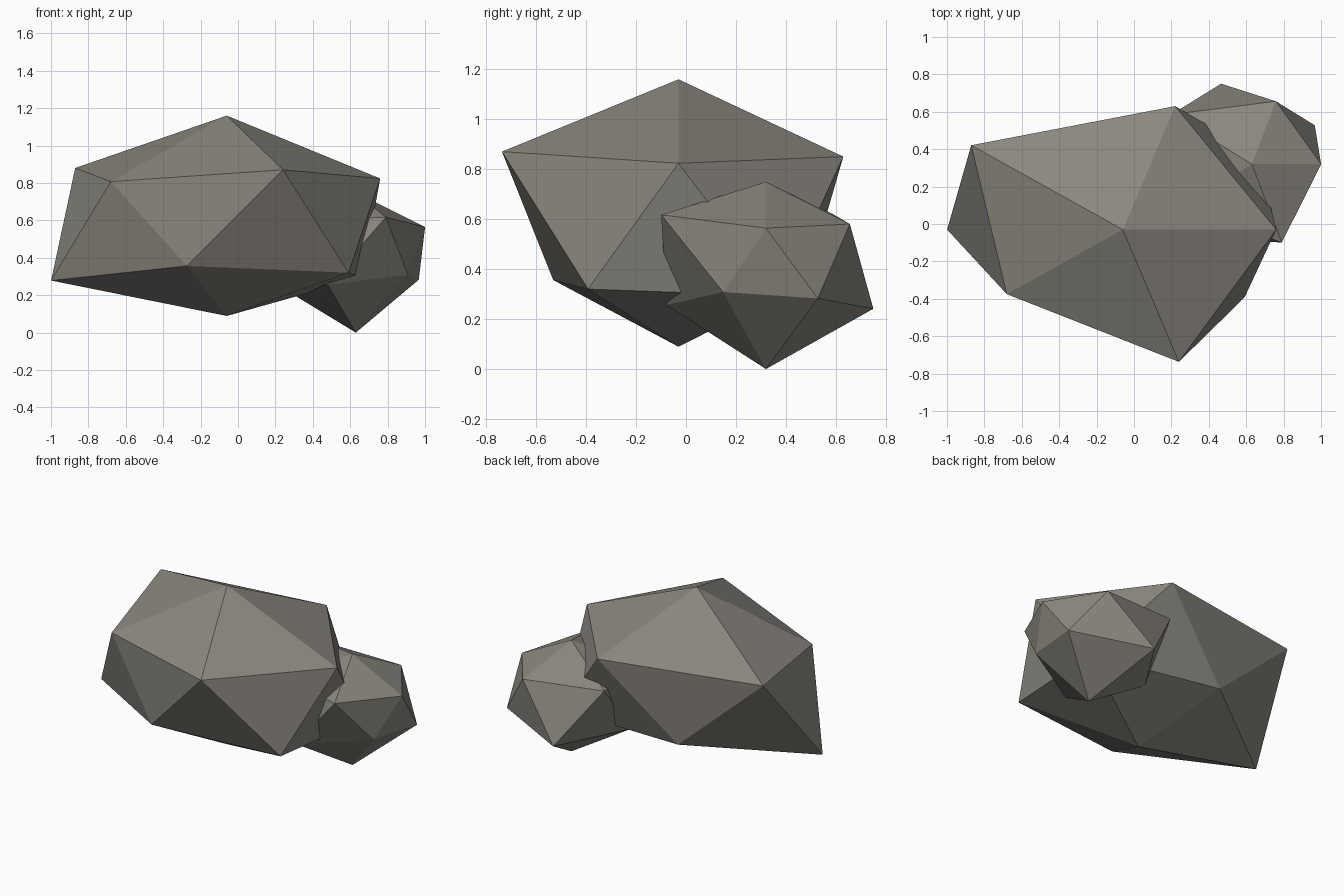
import bpy
import bmesh
import math
from mathutils import Vector

default_cube = bpy.data.objects.get("Cube")
if default_cube:
    bpy.data.objects.remove(default_cube, do_unlink=True)

# Stone colour
STONE = (0.26, 0.245, 0.215, 1.0)
stone = bpy.data.materials.new("warm_grey_stone")
stone.use_nodes = True
stone.diffuse_color = STONE
bsdf = stone.node_tree.nodes["Principled BSDF"]
bsdf.inputs["Base Color"].default_value = STONE
bsdf.inputs["Roughness"].default_value = 1.0


def ring_order(vert):
    """Sort by height, then counter-clockwise around z starting at +x."""
    angle = math.degrees(math.atan2(vert.co.y, vert.co.x))
    return (round(vert.co.z, 2), (angle + 18) % 360)


def make_rock(name, centre, stretch, bottom, lower, upper, top):
    """Twenty-sided rock: each corner is pushed out by its own radius."""
    bm = bmesh.new()
    bmesh.ops.create_icosphere(bm, subdivisions=1, radius=1.0)
    radii = [bottom, *lower, *upper, top]
    corners = sorted(bm.verts, key=ring_order)
    for vert, radius in zip(corners, radii):
        direction = vert.co.normalized()
        vert.co = Vector(centre) + direction * Vector(stretch) * radius
    bmesh.ops.recalc_face_normals(bm, faces=bm.faces)
    mesh = bpy.data.meshes.new(name)
    bm.to_mesh(mesh)
    bm.free()
    mesh.materials.append(stone)
    rock = bpy.data.objects.new(name, mesh)
    bpy.context.collection.objects.link(rock)
    return rock


# Large boulder
make_rock(
    "large_rock",
    centre=(-0.06, -0.03, 0.57),
    stretch=(1.0, 0.766, 0.62),
    bottom=0.775,
    lower=(1.0, 0.79, 1.05, 0.77, 0.9),
    upper=(0.917, 1.013, 1.12, 0.857, 1.085),
    top=0.952,
)

# Small rock leaning into its back left side
make_rock(
    "small_rock",
    centre=(0.63, 0.32, 0.432),
    stretch=(1.0, 0.85, 0.716),
    bottom=0.603,
    lower=(0.465, 0.595, 0.5, 0.55, 0.385),
    upper=(0.414, 0.465, 0.594, 0.5, 0.58),
    top=0.444,
)
